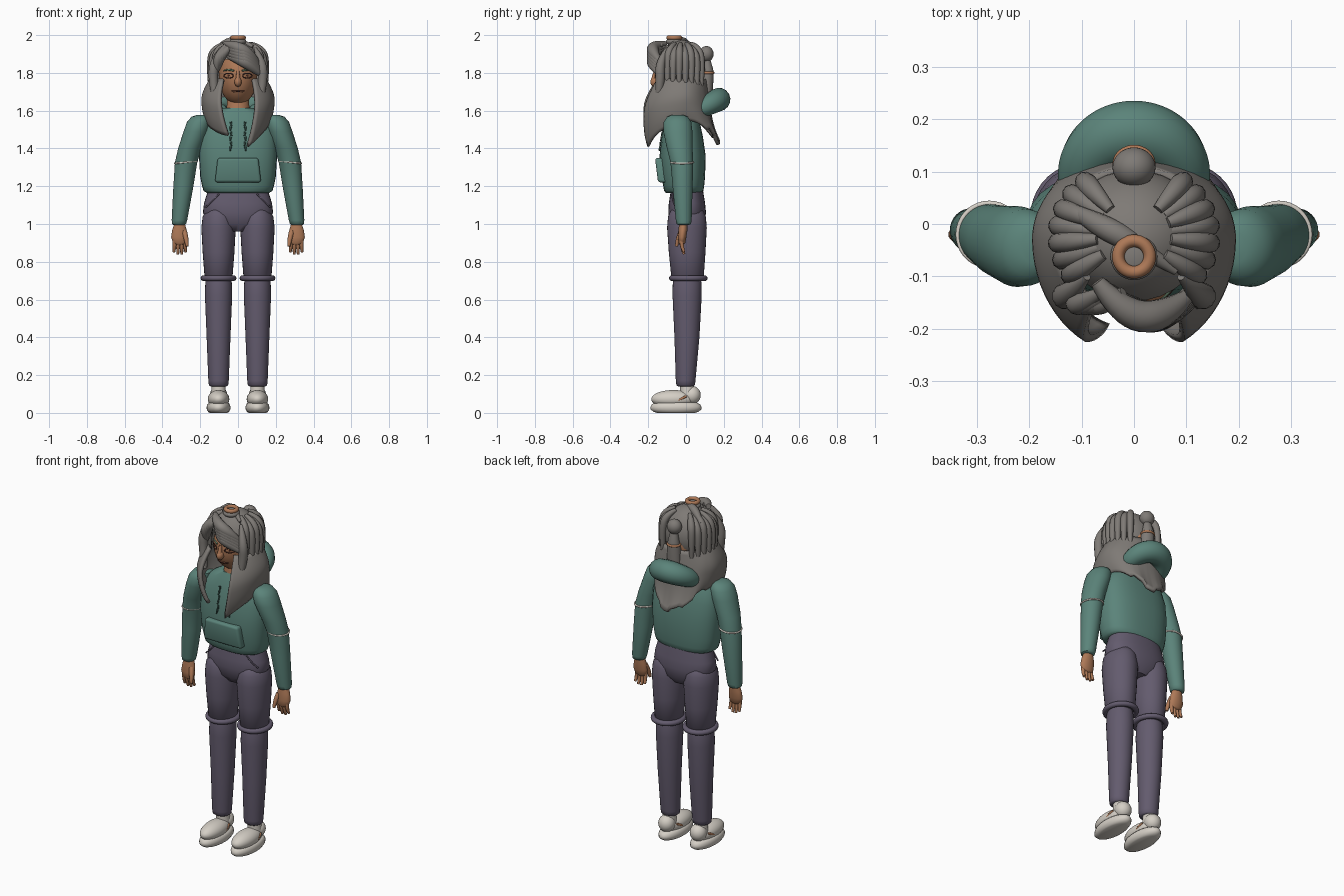
import bpy, bmesh, math
from math import sin, cos, pi, radians
from mathutils import Vector

if "Cube" in bpy.data.objects:
    bpy.data.objects.remove(bpy.data.objects["Cube"])


def material(name, *rgb):
    m = bpy.data.materials.new(name)
    m.use_nodes = True
    m.diffuse_color = (*rgb, 1)
    b = m.node_tree.nodes["Principled BSDF"]
    b.inputs["Base Color"].default_value = (*rgb, 1)
    b.inputs["Roughness"].default_value = 0.8
    return m


HAIR = material("grey hair", .21, .195, .18)
TEAL = material("teal fabric", .105, .23, .195)
DARK = material("dark teal cord", .035, .08, .065)
PANTS = material("purple grey cloth", .125, .105, .155)
SHOE = material("off white", .66, .62, .56)
SKIN = material("brown skin", .42, .19, .095)
LINE = material("dark brown", .06, .02, .015)
BROW = material("green brow", .12, .2, .13)


def finish(ob, mat, angle=50):
    ob.data.materials.clear()
    ob.data.materials.append(mat)
    bpy.ops.object.select_all(action='DESELECT')
    ob.select_set(True)
    bpy.context.view_layer.objects.active = ob
    bpy.ops.object.shade_smooth_by_angle(angle=radians(angle))
    return ob


def from_bm(name, bm, mat, angle=50):
    bmesh.ops.recalc_face_normals(bm, faces=bm.faces)
    me = bpy.data.meshes.new(name)
    bm.to_mesh(me)
    bm.free()
    ob = bpy.data.objects.new(name, me)
    bpy.context.collection.objects.link(ob)
    return finish(ob, mat, angle)


def ball(name, c, r, mat, keep=None):
    bm = bmesh.new()
    bmesh.ops.create_uvsphere(bm, u_segments=32, v_segments=20, radius=1)
    for v in bm.verts:
        v.co = Vector([c[i] + r[i] * v.co[i] for i in range(3)])
    if keep:
        gone = [f for f in bm.faces if not keep(f.calc_center_median())]
        bmesh.ops.delete(bm, geom=gone, context='FACES')
    return from_bm(name, bm, mat)


def loft(name, rings, mat, power=2, sides=32):
    """Skin horizontal rings given as x, y, z, x radius, y radius."""
    bm = bmesh.new()
    rows = []
    for x, y, z, rx, ry in rings:
        row = []
        for i in range(sides):
            c, s = cos(2 * pi * i / sides), sin(2 * pi * i / sides)
            px = math.copysign(abs(c) ** (2 / power), c)
            py = math.copysign(abs(s) ** (2 / power), s)
            row.append(bm.verts.new((x + rx * px, y + ry * py, z)))
        rows.append(row)
    for a, b in zip(rows, rows[1:]):
        for i in range(sides):
            j = (i + 1) % sides
            bm.faces.new((a[i], a[j], b[j], b[i]))
    bm.faces.new(rows[0])
    bm.faces.new(rows[-1])
    return from_bm(name, bm, mat)


def tube(name, pts, radii, mat, res=4):
    """Smooth tapered tube through a few control points."""
    cu = bpy.data.curves.new(name, 'CURVE')
    cu.dimensions = '3D'
    cu.bevel_depth, cu.bevel_resolution = 1, res
    cu.use_fill_caps = True
    sp = cu.splines.new('NURBS')
    sp.points.add(len(pts) - 1)
    for p, co, r in zip(sp.points, pts, radii):
        p.co, p.radius = (*co, 1), r
    sp.order_u, sp.use_endpoint_u, sp.resolution_u = 3, True, 6
    ob = bpy.data.objects.new(name, cu)
    bpy.context.collection.objects.link(ob)
    bpy.ops.object.select_all(action='DESELECT')
    ob.select_set(True)
    bpy.context.view_layer.objects.active = ob
    bpy.ops.object.convert(target='MESH')
    return finish(bpy.context.object, mat)


def ring(name, c, major, minor, mat, sy=1):
    bpy.ops.mesh.primitive_torus_add(location=c, major_radius=major, minor_radius=minor,
                                     major_segments=36, minor_segments=10)
    ob = bpy.context.object
    ob.name, ob.scale.y = name, sy
    return finish(ob, mat)


# Sweater, pocket, cords and hood
loft("sweater", [(0, -.012, 1.165, .165, .095), (0, -.012, 1.175, .182, .104), (0, -.012, 1.2, .19, .108),
                 (0, -.015, 1.25, .2, .116), (0, -.018, 1.36, .207, .122), (0, -.02, 1.46, .205, .11),
                 (0, -.02, 1.53, .185, .095), (0, -.02, 1.58, .14, .08), (0, -.02, 1.615, .08, .065)], TEAL, 2.5)
bm = bmesh.new()
bmesh.ops.create_cube(bm, size=1)
for v in bm.verts:
    w, y = (.215, -.134) if v.co.z > 0 else (.245, -.118)
    v.co = Vector((v.co.x * w, y + v.co.y * .06, 1.285 + v.co.z * .13))
bmesh.ops.bevel(bm, geom=bm.edges[:], offset=.014, segments=3, affect='EDGES', profile=.5)
from_bm("front_pocket", bm, TEAL)
for s in (1, -1):
    for k in range(6):
        z = 1.54 - k * .026
        y = -.118 - .022 * min(1, k / 5)
        tube("cord_link", [(s * .038, y + .003, z), (s * (.034 + .008 * (k % 2)), y - .002, z - .022)],
             [.006, .004], DARK, 2)
hood = [radians(a) for a in range(-30, 211, 20)]
tube("hood", [(.1 * cos(a), .075 + .1 * sin(a), 1.605 + .055 * max(0, sin(a))) for a in hood],
     [.02 + .042 * max(0, sin((a + .6) / (pi + 1.2) * pi)) ** .6 for a in hood], TEAL, 6)

# Trousers, limbs and shoes
loft("trouser_hips", [(0, .01, .96, .07, .06), (0, .008, 1.0, .15, .09), (0, .006, 1.06, .186, .1),
                      (0, .005, 1.11, .18, .096), (0, .005, 1.18, .158, .085)], PANTS, 2.3)
for s, side in ((1, "left_"), (-1, "right_")):
    x = s * .103
    loft(side + "thigh", [(x, .005, 1.095, .03, .05), (x, .005, 1.08, .062, .08), (x, .005, 1.04, .084, .1),
                          (x, .005, .98, .091, .105), (x, .006, .85, .084, .097), (x, .008, .72, .074, .086),
                          (x, .008, .705, .06, .07)], PANTS)
    loft(side + "shin", [(x, .006, .715, .064, .07), (x, .006, .69, .07, .076), (x, .006, .62, .072, .077),
                         (x, .005, .4, .063, .066), (x, -.002, .17, .054, .052), (x, -.002, .147, .051, .049),
                         (x, -.002, .14, .042, .04)], PANTS)
    ring(side + "knee_roll", (x, .012, .713), .08, .015, PANTS, 1.08)
    tube(side + "hip_pocket_seam", [(s * .1, -.072, 1.16), (s * .135, -.074, 1.12), (s * .17, -.055, 1.09)],
         [.004] * 3, PANTS, 2)
    loft(side + "ankle", [(x, .01, .08, .04, .04), (x, .005, .15, .036, .036)], SHOE)
    loft(side + "sole", [(x, -.053, z, .063 * f, .135 * f) for z, f in (
        (0, .75), (.006, .88), (.018, .99), (.032, 1), (.046, .94), (.054, .82))], SHOE)
    ball(side + "shoe_upper", (x, -.066, .073), (.057, .118, .048), SHOE)
    ball(side + "shoe_heel", (x, .032, .094), (.046, .046, .048), SHOE)
    for e in (1, -1):
        tube(side + "shoe_gap", [(x + e * .051, -.045, .065), (x + e * .051, -.02, .077),
                                 (x + e * .043, .002, .088)], [.004, .008, .006], SKIN, 2)

    # Sleeve, elbow band, hand
    loft(side + "sleeve", [(s * px, y, z, rx, ry) for px, y, z, rx, ry in (
        (.19, -.045, 1.578, .025, .03), (.196, -.045, 1.568, .05, .055), (.207, -.045, 1.54, .063, .073),
        (.222, -.043, 1.49, .066, .077), (.255, -.033, 1.4, .062, .068), (.275, -.022, 1.325, .059, .06),
        (.289, -.018, 1.2, .053, .053), (.31, -.012, 1.02, .041, .042), (.312, -.012, 1.0, .037, .038),
        (.312, -.012, .994, .028, .028))], TEAL)
    band = ring(side + "elbow_band", (s * .276, -.02, 1.327), .0595, .005, SHOE)
    band.rotation_euler.y = s * .1
    loft(side + "palm", [(s * .309, -.013, 1.01, .025, .022), (s * .31, -.016, .97, .038, .024),
                         (s * .311, -.02, .93, .043, .022), (s * .308, -.022, .9, .036, .018),
                         (s * .308, -.023, .89, .02, .01)], SKIN)
    for k in range(4):
        fx = s * (.281 + .018 * k)
        tip = .852 - (.012 if k in (1, 2) else 0)
        tube(side + "finger", [(fx, -.022, .92), (fx, -.026, .885), (fx + s * (k - 1.5) * .003, -.01, tip)],
             [.012, .011, .007], SKIN, 3)
    tube(side + "thumb", [(s * .285, -.025, .96), (s * .272, -.045, .92), (s * .27, -.05, .882)],
         [.015, .013, .008], SKIN, 3)

# Head and face
HC, HR = (0, -.03, 1.785), (.102, .135, .155)


def face(x, z, out=0):
    d = 1 - ((x - HC[0]) / HR[0]) ** 2 - ((z - HC[2]) / HR[2]) ** 2
    return (x, HC[1] - HR[1] * math.sqrt(max(d, 0)) - out, z)


ball("head", HC, HR, SKIN)
loft("neck", [(0, -.03, 1.55, .075, .06), (0, -.03, 1.62, .06, .055), (0, -.02, 1.7, .055, .055)], SKIN)
ball("nose", (0, -.163, 1.752), (.019, .026, .026), SKIN)
tube("nose_bridge", [face(0, 1.81), face(0, 1.78, .004), face(0, 1.755, .012)], [.008, .01, .014], SKIN)
tube("lips", [face(-.03, 1.703), face(0, 1.7, .004), face(.03, 1.703)], [.004, .009, .004], SKIN)
tube("mouth_line", [face(-.034, 1.705, .002), face(0, 1.7, .013), face(.034, 1.705, .002)], [.003] * 3, LINE, 2)
for s in (1, -1):
    loop = [radians(30 * k) for k in range(13)]
    tube("eye_outline", [face(s * .05 + .025 * cos(a), 1.785 + .013 * sin(a)) for a in loop], [.003] * 13, LINE, 2)
    ball("eye", face(s * .05, 1.785), (.006, .003, .005), LINE)
    tube("eyebrow", [face(s * .022, 1.811, .002), face(s * .05, 1.821, .002), face(s * .077, 1.811, .002)],
         [.005, .006, .003], BROW, 3)

# Hair cap, ring and bun
ball("hair_cap", (0, -.025, 1.825), (.14, .128, .15), HAIR, lambda c: c.y > -.075 or c.z > 1.87)
ring("crown_ring", (0, -.062, 1.986), .03, .012, SKIN)
ball("crown_tuft", (0, -.062, 1.965), (.045, .045, .022), HAIR)
ball("hair_bun", (0, .108, 1.9), (.041, .038, .042), HAIR)
loft("bun_stem", [(0, .105, 1.65, .042, .034), (0, .112, 1.78, .038, .034), (0, .116, 1.82, .032, .028),
                  (0, .11, 1.88, .018, .016)], HAIR)
ring("bun_tie", (0, .114, 1.8), .034, .007, SKIN, .9)

# Locks around the head
for s in (1, -1):
    for k in range(7):
        a = radians(40 + 14 * k)
        path = [(.07, 1.955), (.122, 1.935), (.152, 1.86), (.146, 1.73)]
        tube("side_lock", [(s * r * sin(a), -.022 + r * .92 * cos(a), z - .012 * (k % 2)) for r, z in path],
             [.01, .02, .021, .012], HAIR, 3)
    tube("cheek_lock", [(s * .09, -.1, 1.93), (s * .13, -.14, 1.86), (s * .132, -.135, 1.74), (s * .115, -.15, 1.64)],
         [.008, .026, .025, .016], HAIR)

# Swept fringe and the lock crossing the crown
for k in range(5):
    d = .017 * k
    tube("left_swept_fringe", [(-.07 + d * .3, -.11 - d * .2, 1.955 - d), (-.02 + d * .3, -.175, 1.945 - d),
                               (.06, -.178, 1.905 - d * .9), (.11 + d * .3, -.13, 1.85 - d)],
         [.014, .03, .032, .01], HAIR)
for k in range(4):
    d = .014 * k
    tube("right_swept_fringe", [(-.02 - d, -.13, 1.95), (-.06 - d, -.155, 1.925 - d * .6),
                                (-.085 - d * .7, -.15, 1.885 - d), (-.095 - d * .5, -.13, 1.825 - d)],
         [.01, .022, .02, .005], HAIR)
tube("crown_lock", [(-.12, .03, 1.92), (-.07, 0, 1.96), (0, -.035, 1.972), (.08, -.09, 1.94)],
     [.01, .024, .022, .008], HAIR)

# Long open mantle of hair, with hanging front tips and a ragged back edge
bm = bmesh.new()
rows, cols, grid = 14, 56, []
for i in range(rows + 1):
    t = i / rows
    swell = sin(min(1, t * 1.9) * pi / 2)
    row = []
    for j in range(cols + 1):
        u = 2 * j / cols - 1
        a = u * radians(148 + 14 * t * t)
        f = abs(u)
        if f < .5:
            low = 1.42 + .13 * sin(pi * f) ** 2 + (.02 if j % 8 < 4 else 0) * (f < .4)
        else:
            low = 1.55 - .14 * (2 * f - 1) ** 1.5
        if u < 0:
            low += .06 * f ** 6
        rx = .142 + .045 * swell - .025 * t ** 4
        ry = .13 + .015 * swell + .055 * t ** 3 if cos(a) > 0 else .14 + .078 * swell - .04 * t ** 4
        z = 1.765 + (low - 1.765) * t
        row.append(bm.verts.new((rx * sin(a), -.028 + ry * cos(a), z)))
    grid.append(row)
for a, b in zip(grid, grid[1:]):
    for j in range(cols):
        bm.faces.new((a[j], a[j + 1], b[j + 1], b[j]))
mantle = from_bm("hair_mantle", bm, HAIR)
thick = mantle.modifiers.new("thickness", 'SOLIDIFY')
thick.thickness, thick.offset = .018, 0
